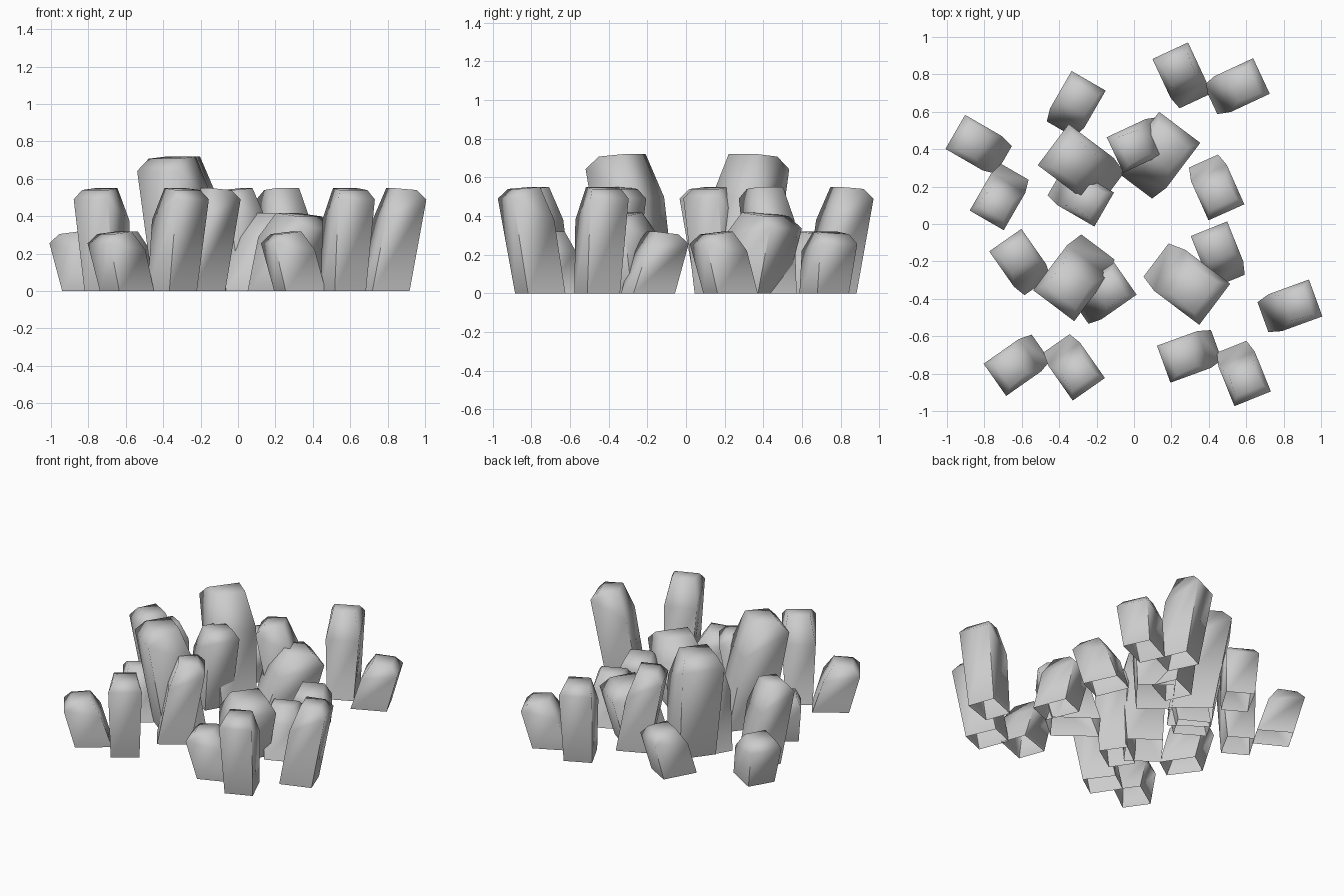
import bpy
from math import radians, cos, sin

if "Cube" in bpy.data.objects:
    bpy.data.objects.remove(bpy.data.objects["Cube"])

# Leaning crystal: rings of (back u, back z, front u, front z, back half width, front half width)
TALL = [(-0.155, 0.0, 0.055, 0.0, 0.085, 0.09),
        (-0.085, 0.38, 0.145, 0.49, 0.105, 0.105),
        (-0.02, 0.55, 0.10, 0.54, 0.07, 0.08)]
SHORT = [(-0.155, 0.0, 0.075, 0.0, 0.085, 0.09),
         (-0.085, 0.38, 0.145, 0.44, 0.105, 0.105),
         (-0.02, 0.55, 0.10, 0.525, 0.07, 0.08)]


def crystal(name, x, y, lean, size, tall):
    zs = size * (1.0 if tall else 0.58)
    c, s = cos(radians(lean)), sin(radians(lean))
    verts = []
    for bu, bz, fu, fz, bw, fw in (TALL if tall else SHORT):
        for u, v, z in ((bu, -bw, bz), (fu, -fw, fz), (fu, fw, fz), (bu, bw, bz)):
            u, v = u * size, v * size
            verts.append((x + u * c - v * s, y + u * s + v * c, z * zs))
    # top cap and sides; the underside is open
    faces = [(8, 9, 10, 11)]
    for r in (0, 4):
        for i in range(4):
            j = (i + 1) % 4
            faces.append((r + i, r + j, r + 4 + j, r + 4 + i))
    me = bpy.data.meshes.new(name)
    me.from_pydata(verts, [], faces)
    ob = bpy.data.objects.new(name, me)
    bpy.context.collection.objects.link(ob)
    bpy.ops.object.select_all(action='DESELECT')
    ob.select_set(True)
    bpy.context.view_layer.objects.active = ob
    bpy.ops.object.shade_smooth_by_angle(angle=radians(85))


# Large central crystals: x, y, lean direction, tall
for i, (x, y, a, t) in enumerate([
        (-0.28, 0.31, 143, True), (-0.315, -0.285, 233, True),
        (0.13, 0.365, 53, False), (0.28, -0.315, -37, False)]):
    crystal(f"large_crystal_{i + 1}", x, y, a, 1.31, t)

# Small tall crystals
for i, (x, y, a) in enumerate([
        (0.255, 0.795, 115), (0.03, 0.43, 205),
        (-0.715, 0.145, 240), (-0.285, 0.15, -30),
        (-0.325, -0.765, -55), (-0.165, -0.375, 35),
        (0.835, -0.445, 20), (0.58, -0.80, -68)]):
    crystal(f"tall_crystal_{i + 1}", x, y, a, 1.0, True)

# Small short crystals
for i, (x, y, a) in enumerate([
        (0.55, 0.73, 25), (0.435, 0.195, -66),
        (-0.315, 0.64, 60), (-0.83, 0.42, 150),
        (-0.625, -0.75, 215), (-0.605, -0.205, 125),
        (0.295, -0.70, 200), (0.455, -0.16, 112)]):
    crystal(f"short_crystal_{i + 1}", x, y, a, 1.0, False)
